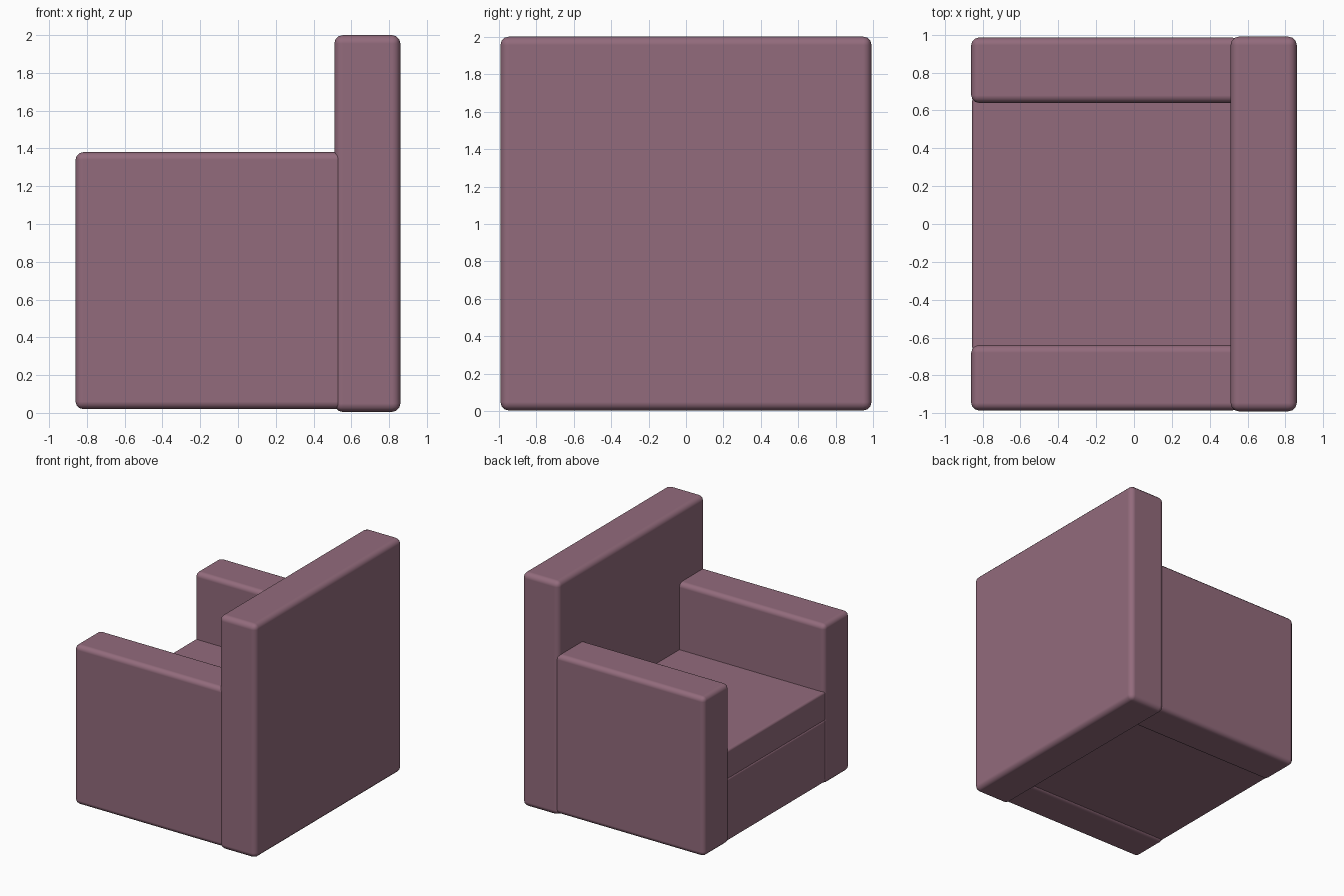
import bpy

if "Cube" in bpy.data.objects:
    bpy.data.objects.remove(bpy.data.objects["Cube"])

fabric = bpy.data.materials.new("dusty mauve fabric")
fabric.diffuse_color = (0.29, 0.147, 0.202, 1)
fabric.use_nodes = True
fabric.node_tree.nodes["Principled BSDF"].inputs["Base Color"].default_value = fabric.diffuse_color


def cushion(name, x, y, z, bevel):
    """Soft-edged box spanning the given (min, max) ranges."""
    bpy.ops.mesh.primitive_cube_add(size=1)
    ob = bpy.context.object
    ob.name = name
    for v in ob.data.vertices:
        v.co = [r[0] if c < 0 else r[1] for c, r in zip(v.co, (x, y, z))]
    mod = ob.modifiers.new("soft edges", 'BEVEL')
    mod.width = bevel
    mod.segments = 3
    mod.harden_normals = True
    bpy.ops.object.shade_smooth()
    ob.data.materials.append(fabric)
    return ob


# Tall backrest
cushion("backrest", (0.51, 0.86), (-0.99, 0.99), (0.005, 2.0), 0.045)

# Two armrests, running into the backrest
for side, name in ((-1, "armrest_front"), (1, "armrest_rear")):
    y = sorted((side * 0.64, side * 0.985))
    cushion(name, (-0.86, 0.56), y, (0.02, 1.38), 0.04)

# Base and seat cushion between the arms, with a crease where they meet
cushion("seat_base", (-0.855, 0.56), (-0.67, 0.67), (0.035, 0.57), 0.02)
cushion("seat_cushion", (-0.855, 0.56), (-0.67, 0.67), (0.56, 0.81), 0.02)
